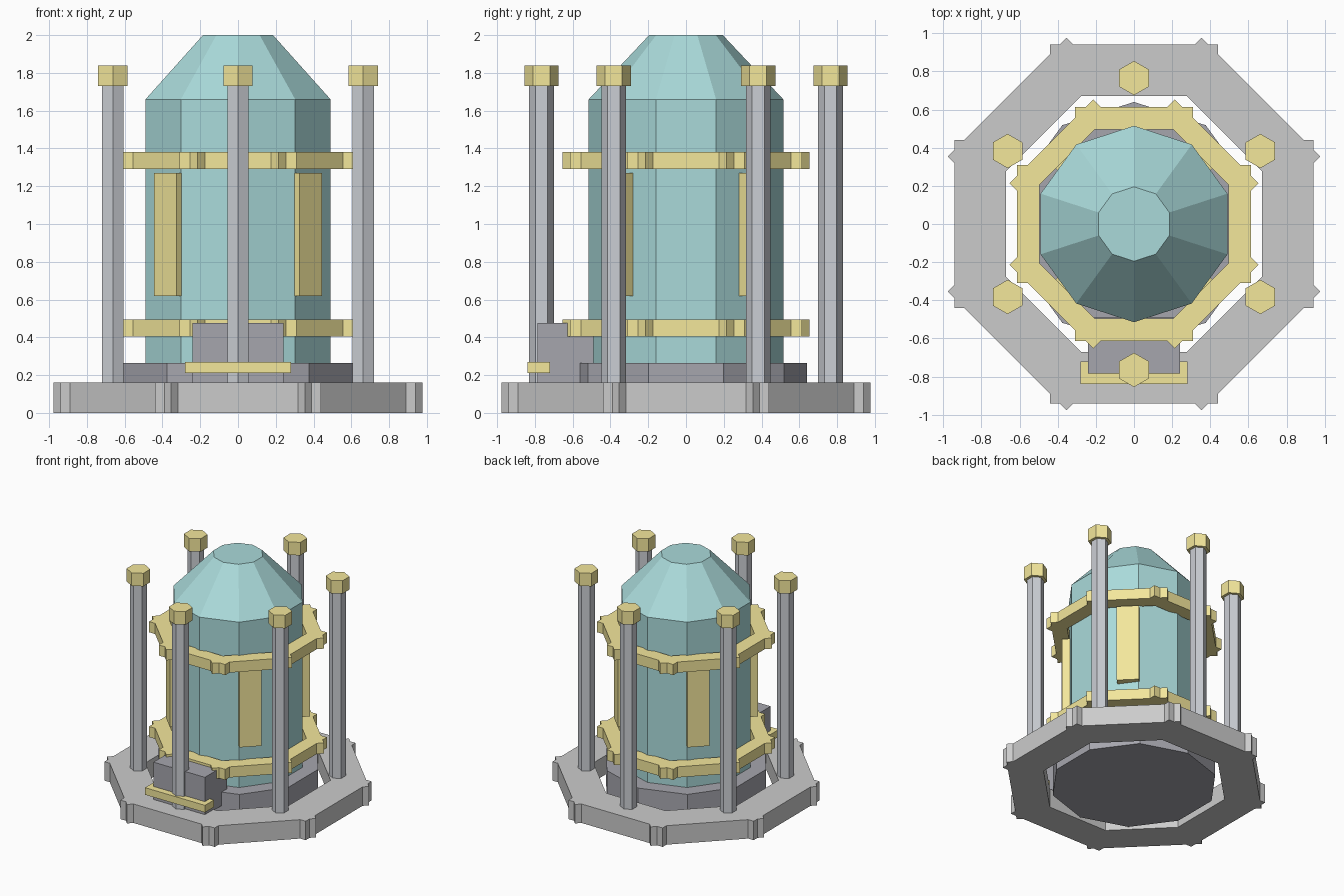
import bpy
from math import radians, cos, sin
from mathutils import Matrix

if "Cube" in bpy.data.objects:
    bpy.data.objects.remove(bpy.data.objects["Cube"])


def material(name, rgb):
    m = bpy.data.materials.new(name)
    m.diffuse_color = (*rgb, 1)
    m.use_nodes = True
    m.node_tree.nodes["Principled BSDF"].inputs["Base Color"].default_value = m.diffuse_color
    return m


TEAL = material("teal", (0.40, 0.70, 0.70))
YELLOW = material("yellow", (0.90, 0.80, 0.33))
STEEL = material("steel", (0.60, 0.62, 0.66))
DARK = material("dark", (0.38, 0.38, 0.42))


def finish(name, mat):
    o = bpy.context.object
    o.name = o.data.name = name
    if mat:
        o.data.materials.append(mat)
    return o


def prism(name, mat, sides, r1, r2, z0, z1, x=0, y=0):
    # upright prism or frustum with a corner pointing along +y
    bpy.ops.mesh.primitive_cone_add(vertices=sides, radius1=r1, radius2=r2,
                                    depth=z1 - z0, location=(0, 0, 0))
    o = finish(name, mat)
    a = max(o.data.vertices, key=lambda v: v.co.y).co
    assert abs(a.x) < 1e-4
    o.location = (x, y, (z0 + z1) / 2)
    return o


def box(name, mat, r0, r1, width, z0, z1, angle):
    # box spanning radii r0..r1 along a compass angle
    bpy.ops.mesh.primitive_cube_add(size=1)
    o = finish(name, mat)
    a, r = radians(angle), (r0 + r1) / 2
    o.data.transform(Matrix.Diagonal((r1 - r0, width, z1 - z0, 1)))
    o.location = (r * cos(a), r * sin(a), (z0 + z1) / 2)
    o.rotation_euler.z = a
    return o


def octagon_ring(name, mat, r0, r1, width, z0, z1):
    # eight overlapping bars whose ends poke out at the corners
    for i in range(8):
        box(f"{name}_{i + 1}", mat, r0, r1, width, z0, z1, 45 * i)


# ground ring and plinth
octagon_ring("base_ring_bar", None, 0.67, 0.94, 0.88, 0, 0.16)
prism("plinth", DARK, 10, 0.64, 0.64, 0.0, 0.265)

# tank and tapered roof
prism("tank_body", TEAL, 10, 0.515, 0.515, 0.25, 1.66)
prism("tank_roof", TEAL, 10, 0.515, 0.195, 1.66, 2.0)

# clamp rings round the tank
octagon_ring("lower_clamp_bar", YELLOW, 0.495, 0.613, 0.62, 0.405, 0.495)
octagon_ring("upper_clamp_bar", YELLOW, 0.495, 0.613, 0.62, 1.29, 1.38)

# side panels
for i in range(4):
    box(f"side_panel_{i + 1}", YELLOW, 0.465, 0.545, 0.17, 0.62, 1.27, 45 + 90 * i)

# hexagonal posts with caps
for i in range(6):
    a = radians(30 + 60 * i)
    x, y = 0.765 * cos(a), 0.765 * sin(a)
    prism(f"post_{i + 1}", STEEL, 6, 0.065, 0.065, 0.13, 1.75, x, y)
    prism(f"post_cap_{i + 1}", YELLOW, 6, 0.09, 0.09, 1.73, 1.84, x, y)

# front entry block and step
box("entry_block", DARK, 0.49, 0.785, 0.48, 0.15, 0.475, -90)
box("entry_step", YELLOW, 0.72, 0.84, 0.56, 0.21, 0.27, -90)
